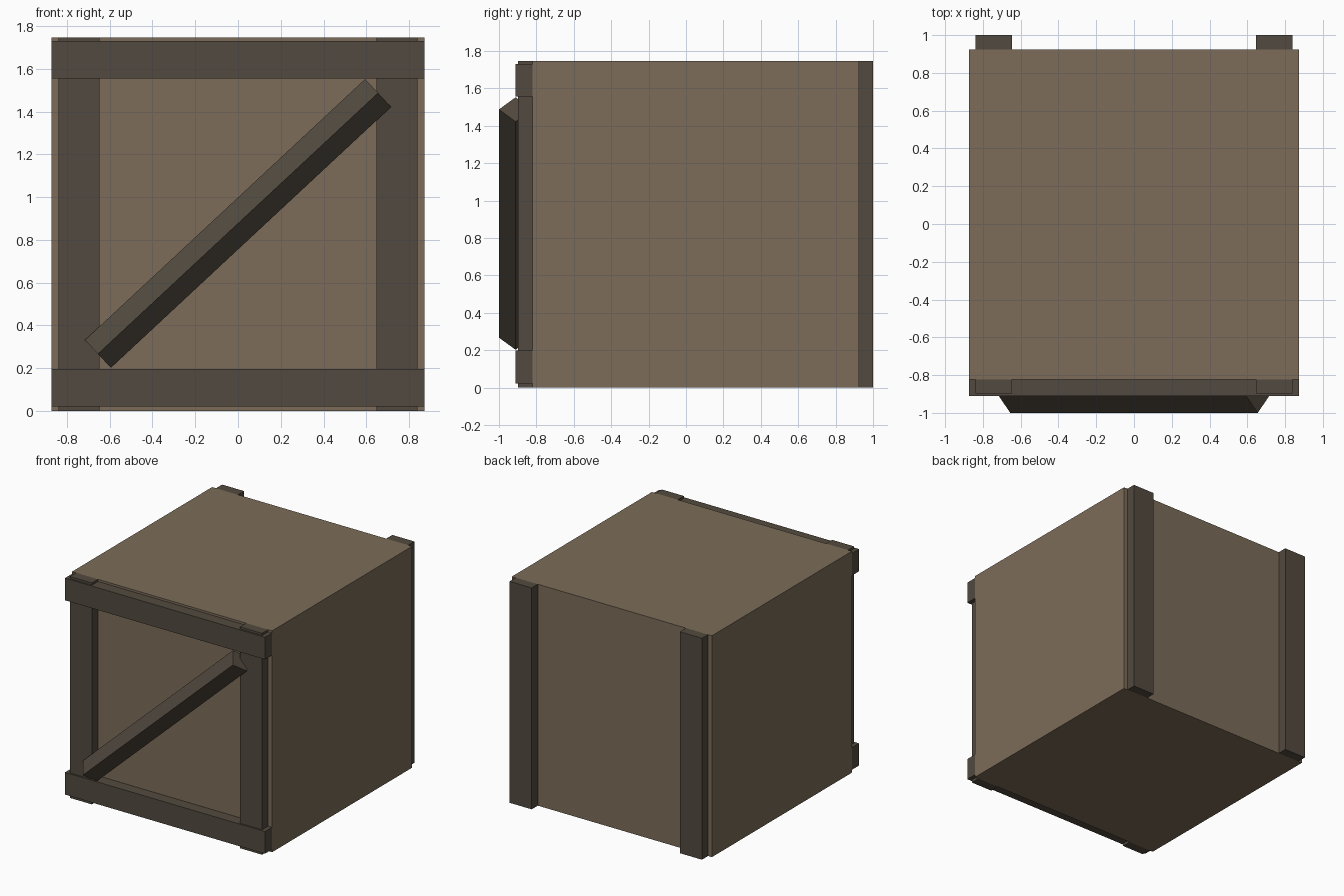
import bpy, math
from mathutils import Matrix

if "Cube" in bpy.data.objects:
    bpy.data.objects.remove(bpy.data.objects["Cube"])


def material(name, color):
    m = bpy.data.materials.new(name)
    m.diffuse_color = (*color, 1)
    m.use_nodes = True
    m.node_tree.nodes["Principled BSDF"].inputs["Base Color"].default_value = m.diffuse_color
    return m


tan = material("tan_panel", (0.20, 0.15, 0.10))
dark = material("dark_timber", (0.085, 0.068, 0.050))


def box(name, lo, hi, mat):
    """Axis-aligned box between two corners."""
    size = [b - a for a, b in zip(lo, hi)]
    mid = [(a + b) / 2 for a, b in zip(lo, hi)]
    bpy.ops.mesh.primitive_cube_add(size=1)
    ob = bpy.context.object
    ob.name = name
    ob.data.transform(Matrix.Translation(mid) @ Matrix.Diagonal((*size, 1)))
    ob.data.materials.append(mat)
    return ob


W, H = 0.873, 1.747          # half width and height of the crate
FRONT, BACK = -0.822, 0.924  # crate faces

# Crate body
box("crate_body", (-W, FRONT, 0), (W, BACK, H), tan)

# Corner posts, two in front and two behind
for side, x in (("left", -0.743), ("right", 0.743)):
    box(f"front_post_{side}", (x - 0.096, -0.898, 0), (x + 0.096, FRONT, H), dark)
    box(f"back_post_{side}", (x - 0.096, BACK, 0), (x + 0.096, 1.0, H), dark)

# Horizontal front rails
for name, z in (("bottom_rail", 0.022), ("top_rail", 1.555)):
    box(name, (-W, -0.911, z), (W, FRONT, z + 0.175), dark)

# Diagonal brace: square bar turned 45 degrees on its own axis, edge facing out
length, radius = 1.79, 0.089
s = radius * math.sqrt(2)
brace = box("diagonal_brace", (-length / 2, -s / 2, -s / 2), (length / 2, s / 2, s / 2), dark)
brace.data.transform(Matrix.Translation((0, -0.911, 0.877))
                     @ Matrix.Rotation(-math.atan2(1.22, 1.31), 4, 'Y')
                     @ Matrix.Rotation(math.radians(45), 4, 'X'))
